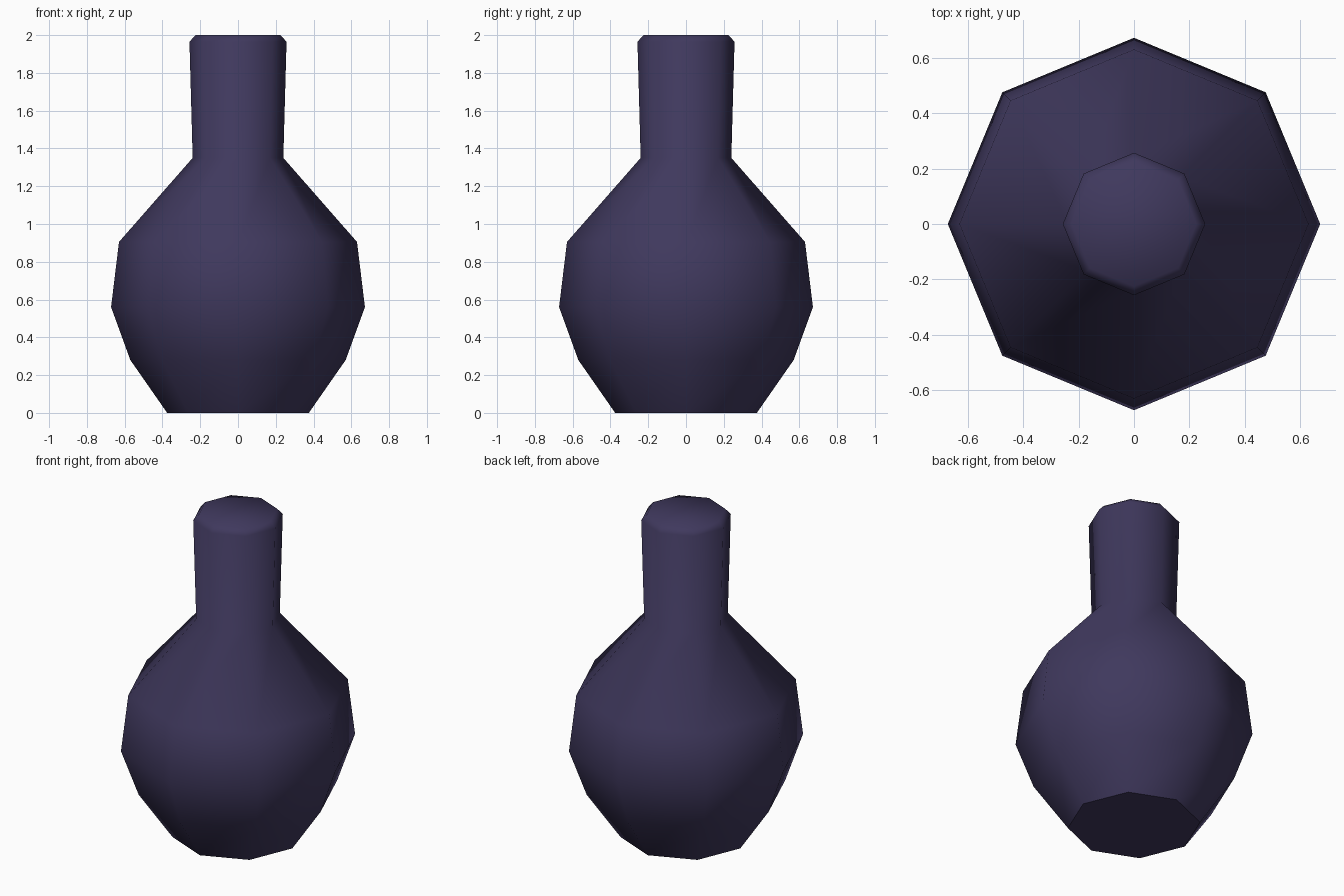
import bpy
import bmesh
from math import cos, sin, pi

cube = bpy.data.objects.get("Cube")
if cube:
    bpy.data.objects.remove(cube, do_unlink=True)

# Dark violet glaze
glaze = bpy.data.materials.new("dark_violet")
glaze.use_nodes = True
colour = (0.05, 0.04, 0.11, 1)
glaze.diffuse_color = colour
glaze.node_tree.nodes["Principled BSDF"].inputs["Base Color"].default_value = colour

SIDES = 8
# (radius, height) from the foot up to the closed mouth
PROFILE = [(0.375, 0), (0.57, 0.28), (0.672, 0.56), (0.63, 0.905),
           (0.24, 1.35), (0.257, 1.965), (0.225, 2)]


def lathe(name, profile, material):
    """Stack octagonal rings, bridge them and cap both ends."""
    bm = bmesh.new()
    rings = [[bm.verts.new((r * cos(2 * pi * i / SIDES), r * sin(2 * pi * i / SIDES), z))
              for i in range(SIDES)] for r, z in profile]
    for low, high in zip(rings, rings[1:]):
        for i in range(SIDES):
            j = (i + 1) % SIDES
            bm.faces.new((low[i], low[j], high[j], high[i]))
    foot = bm.faces.new(rings[0][::-1])
    bm.faces.new(rings[-1])
    # Smooth body with a crisp edge around the foot
    for face in bm.faces:
        face.smooth = face is not foot
    for edge in foot.edges:
        edge.smooth = False
    mesh = bpy.data.meshes.new(name)
    bm.to_mesh(mesh)
    bm.free()
    mesh.materials.append(material)
    obj = bpy.data.objects.new(name, mesh)
    bpy.context.collection.objects.link(obj)
    return obj


# Bottle body, neck and lip in one turned shape
lathe("bottle", PROFILE, glaze)
